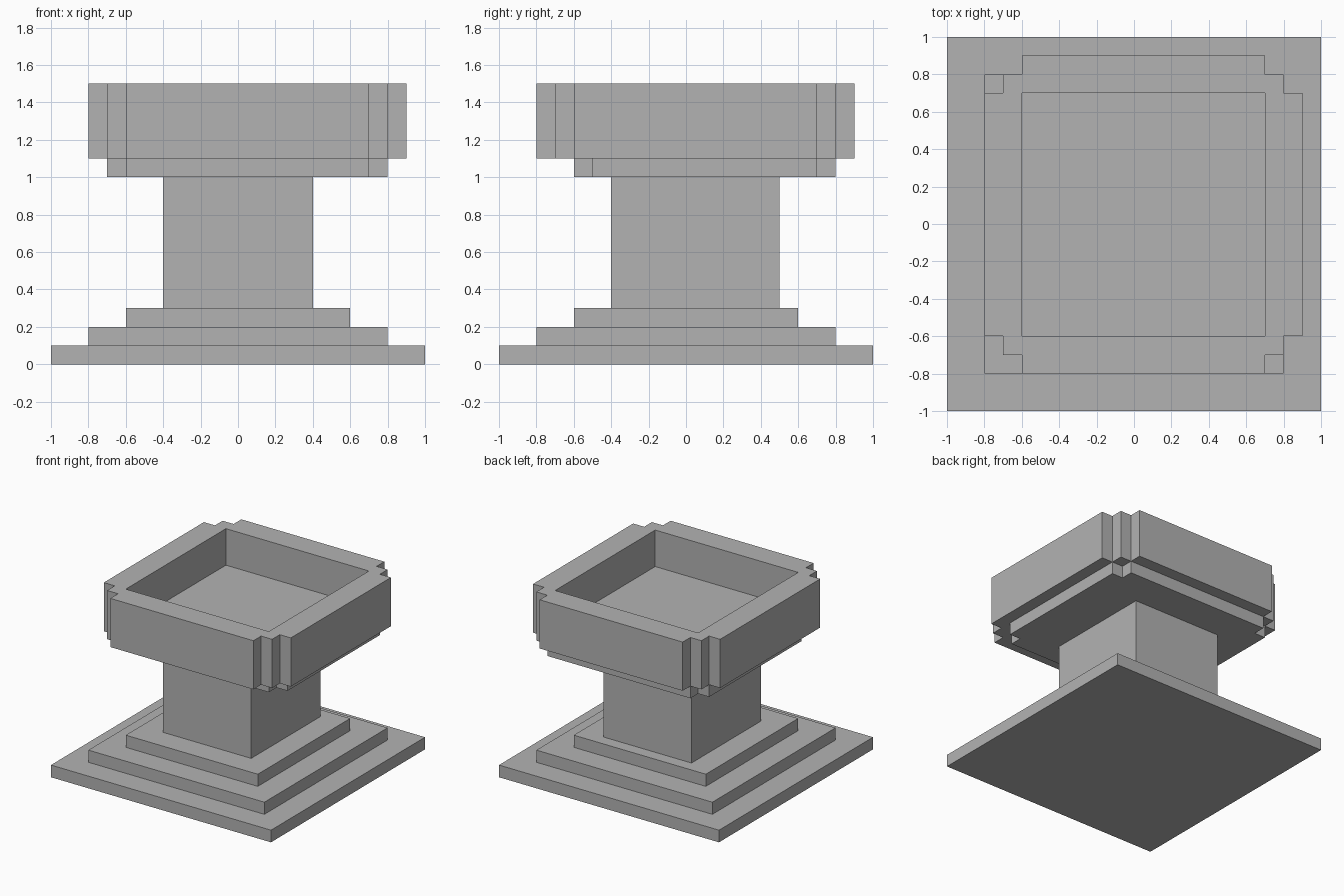
import bpy
import bmesh

cube = bpy.data.objects.get("Cube")
if cube:
    bpy.data.objects.remove(cube, do_unlink=True)

# Single stone colour
stone = bpy.data.materials.new("grey_stone")
stone.use_nodes = True
stone.diffuse_color = (0.45, 0.45, 0.45, 1)
stone.node_tree.nodes["Principled BSDF"].inputs["Base Color"].default_value = (0.45, 0.45, 0.45, 1)


def rect(x0, x1, y0, y1):
    return [(x0, y0), (x1, y0), (x1, y1), (x0, y1)]


def stepped_rect(x0, x1, y0, y1, steps, s=0.1):
    """Rectangle whose corners are cut away in square stair steps."""
    outline = []
    for cx, cy, dx, dy, rising in ((x0, y0, 1, 1, True), (x1, y0, -1, 1, False),
                                   (x1, y1, -1, -1, True), (x0, y1, 1, -1, False)):
        corner = []
        for i in range(steps + 1):
            corner.append((cx + dx * i * s, cy + dy * (steps - i) * s))
            if i < steps:
                corner.append((cx + dx * (i + 1) * s, cy + dy * (steps - i) * s))
        outline += corner if rising else corner[::-1]
    return outline


def prism(name, outline, z0, z1, pocket=None, floor=0):
    """Extrude an outline upward, optionally with a rectangular pocket in the top."""
    bm = bmesh.new()
    low = [bm.verts.new((x, y, z0)) for x, y in outline]
    high = [bm.verts.new((x, y, z1)) for x, y in outline]
    n = len(outline)
    bm.faces.new(low[::-1])
    for i in range(n):
        j = (i + 1) % n
        bm.faces.new((low[i], low[j], high[j], high[i]))
    if pocket:
        rim = [bm.verts.new((x, y, z1)) for x, y in pocket]
        base = [bm.verts.new((x, y, floor)) for x, y in pocket]
        bm.faces.new(base)
        for i in range(4):
            j = (i + 1) % 4
            bm.faces.new((rim[i], rim[j], base[j], base[i]))
        # Rim top: one face per side, joined at the middle of each stepped corner
        k = n // 4
        for i in range(4):
            side = [high[(i * k + k // 2 + m) % n] for m in range(k + 1)]
            bm.faces.new(side + [rim[(i + 1) % 4], rim[i]])
    else:
        bm.faces.new(high)
    bmesh.ops.recalc_face_normals(bm, faces=bm.faces)
    mesh = bpy.data.meshes.new(name)
    bm.to_mesh(mesh)
    bm.free()
    mesh.materials.append(stone)
    obj = bpy.data.objects.new(name, mesh)
    bpy.context.collection.objects.link(obj)
    return obj


# Three stacked plinth steps
for i, (name, half) in enumerate((("bottom_step", 1.0), ("middle_step", 0.8), ("top_step", 0.6))):
    prism(name, rect(-half, half, -half, half), i * 0.1, (i + 1) * 0.1)

# Column, slightly deeper toward the back
prism("column", rect(-0.4, 0.4, -0.4, 0.5), 0.3, 1.0)

# Supporting slab with notched corners
prism("bowl_support", stepped_rect(-0.7, 0.8, -0.6, 0.8, 1), 1.0, 1.1)

# Square bowl with stair-stepped corners and a sunken floor
prism("bowl", stepped_rect(-0.8, 0.9, -0.8, 0.9, 2), 1.1, 1.5,
      pocket=rect(-0.6, 0.7, -0.6, 0.7), floor=1.2)
